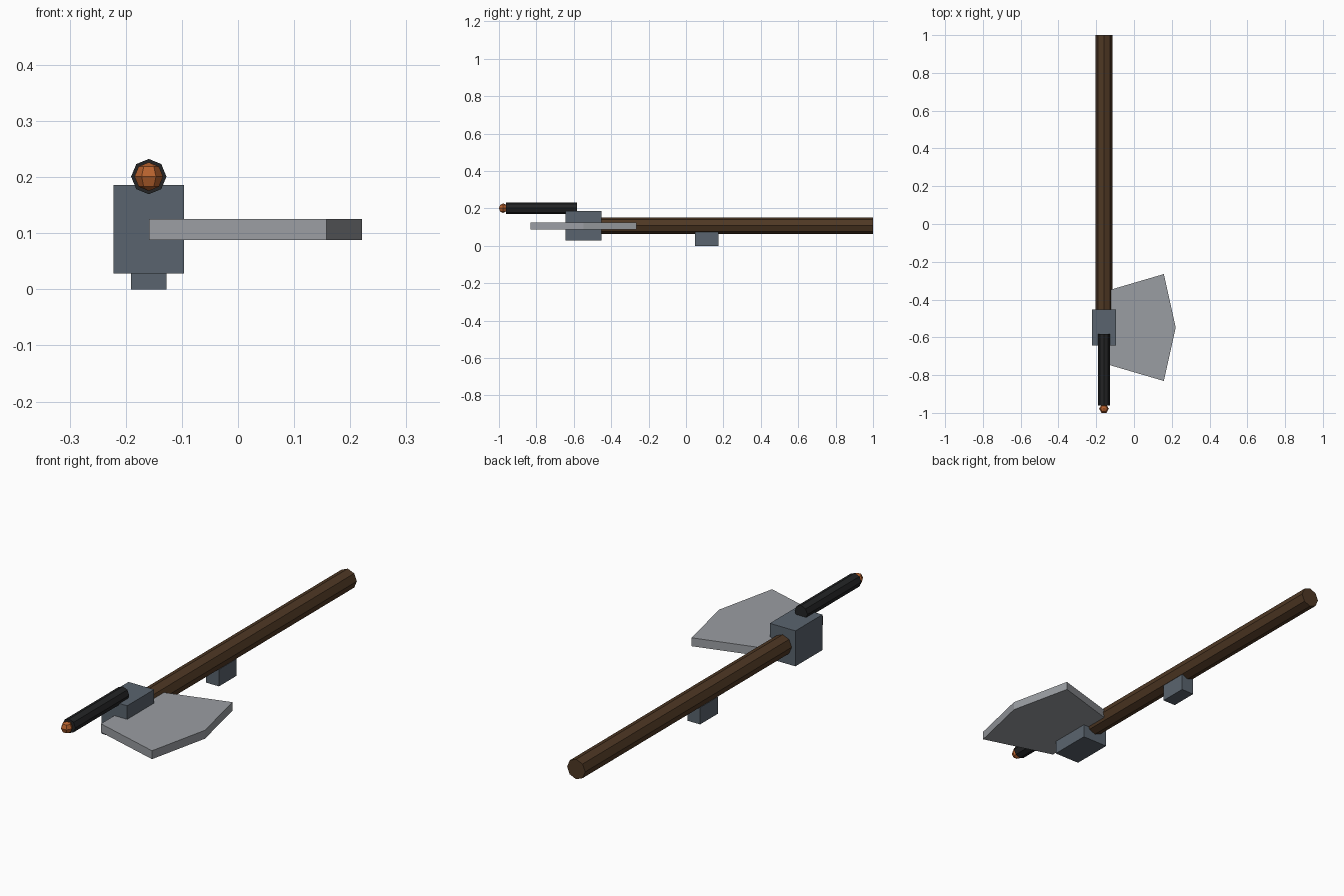
import bpy, math
from mathutils import Vector

if "Cube" in bpy.data.objects:
    bpy.data.objects.remove(bpy.data.objects["Cube"])

def srgb(h):
    c = [int(h[i:i + 2], 16) / 255 for i in (0, 2, 4)]
    return [v / 12.92 if v <= 0.04045 else ((v + 0.055) / 1.055) ** 2.4 for v in c] + [1]

def material(name, h):
    m = bpy.data.materials.new(name)
    m.diffuse_color = srgb(h)
    m.use_nodes = True
    m.node_tree.nodes["Principled BSDF"].inputs["Base Color"].default_value = m.diffuse_color
    return m

wood = material("brown wood", "4f3824")
iron = material("slate iron", "5a646e")
steel = material("light steel", "9a9da2")
black = material("black tube", "232425")
copper = material("copper orange", "b8622e")

def finish(ob, name, mat):
    ob.name = name
    ob.data.materials.append(mat)
    return ob

def box(name, lo, hi, mat):
    lo, hi = Vector(lo), Vector(hi)
    bpy.ops.mesh.primitive_cube_add(size=1, location=(lo + hi) / 2)
    ob = bpy.context.object
    ob.scale = hi - lo
    return finish(ob, name, mat)

def rod(name, x, z, r, y0, y1, mat):
    # eight-sided bar along y
    bpy.ops.mesh.primitive_cylinder_add(vertices=8, radius=r, depth=y1 - y0,
        location=(x, (y0 + y1) / 2, z), rotation=(math.pi / 2, 0, 0))
    return finish(bpy.context.object, name, mat)

X = -0.159   # axis of the weapon
YC = -0.548  # centre of the head

rod("shaft", X, 0.108, 0.0445, -0.6, 1.0, wood)
box("head", (-0.222, YC - 0.095, 0.028), (-0.096, YC + 0.095, 0.186), iron)
box("trigger_block", (X - 0.0315, 0.048, 0), (X + 0.0315, 0.173, 0.075), iron)
rod("top_tube", X, 0.201, 0.0315, -0.962, -0.583, black)

# glowing tip: six-sided low-poly ball, flat side to the front
bpy.ops.mesh.primitive_uv_sphere_add(segments=6, ring_count=4, radius=0.0255,
                                     location=(X, -0.978, 0.201))
tip = finish(bpy.context.object, "tip", copper)
tip.rotation_euler.z = math.pi / 6 if abs(tip.data.vertices[0].co.x) < 1e-4 and any(
    abs(v.co.x) < 1e-4 and v.co.y < -0.02 for v in tip.data.vertices) else 0

# blade: extruded five-point outline
half = [(X, 0.19), (0.158, 0.283)]
outline = [(x, YC + h) for x, h in half] + [(0.221, YC)] + \
          [(x, YC - h) for x, h in reversed(half)]
n = len(outline)
verts = [(x, y, z) for z in (0.088, 0.1255) for x, y in outline]
faces = [list(range(n)), list(range(2 * n - 1, n - 1, -1))]
faces[0], faces[1] = faces[0], faces[1][::-1]
faces += [[(i + 1) % n, i, i + n, (i + 1) % n + n] for i in range(n)]
# outline runs clockwise, so the bottom keeps its order and the top is reversed
faces[1] = faces[1][::-1]
me = bpy.data.meshes.new("blade")
me.from_pydata(verts, [], faces)
me.update()
blade = bpy.data.objects.new("blade", me)
bpy.context.collection.objects.link(blade)
finish(blade, "blade", steel)
